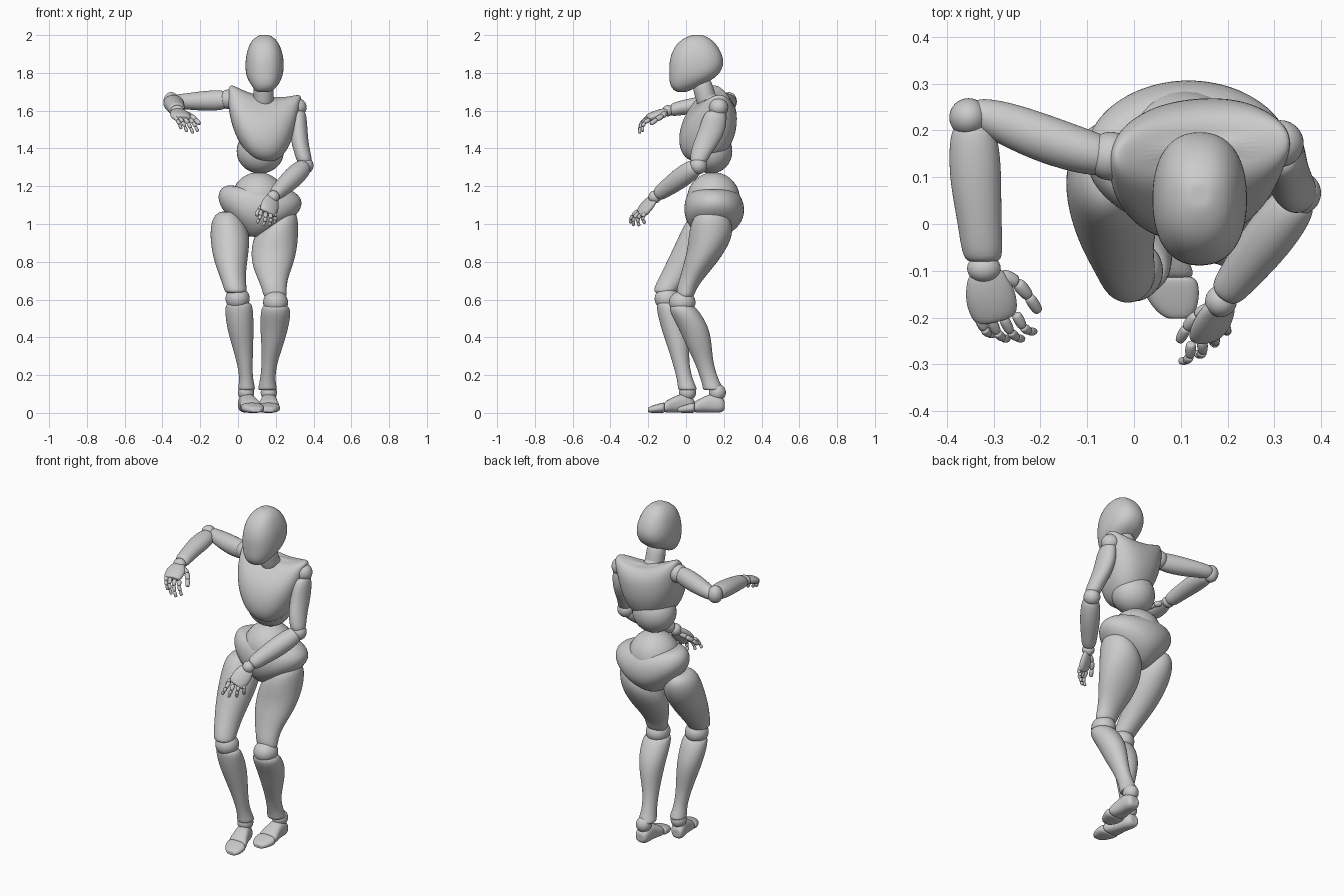
import bpy, bmesh, math
from mathutils import Vector as V


def skin(name, rings, level=2):
    """Bridge rings of points, cap both ends and smooth."""
    bm = bmesh.new()
    loops = [[bm.verts.new(p) for p in r] for r in rings]
    n = len(loops[0])
    for a, b in zip(loops, loops[1:]):
        for i in range(n):
            j = (i + 1) % n
            bm.faces.new((a[i], a[j], b[j], b[i]))
    bm.faces.new(loops[0])
    bm.faces.new(loops[-1])
    bmesh.ops.recalc_face_normals(bm, faces=bm.faces)
    me = bpy.data.meshes.new(name)
    bm.to_mesh(me)
    bm.free()
    me.shade_smooth()
    ob = bpy.data.objects.new(name, me)
    bpy.context.collection.objects.link(ob)
    ob.modifiers.new("Smooth", 'SUBSURF').levels = level
    ob.modifiers[0].render_levels = level
    return ob


def sections(name, axis, rows, power=2.0, warp=None, n=24):
    """Rows: position along axis, then min/max of the two other axes."""
    def tip(r):
        s, (t, a, b, c, d) = 0.5, r
        m, k = (a + b) / 2, (c + d) / 2
        return (t, m + (a - m) * s, m + (b - m) * s, k + (c - k) * s, k + (d - k) * s)
    rings = []
    for t, a0, a1, b0, b1 in [tip(rows[0])] + rows + [tip(rows[-1])]:
        ring = []
        for i in range(n):
            w = 2 * math.pi * i / n
            c, s = math.cos(w), math.sin(w)
            c = math.copysign(abs(c) ** (2 / power), c)
            s = math.copysign(abs(s) ** (2 / power), s)
            a = (a0 + a1) / 2 + (a1 - a0) / 2 * c * 1.015
            b = (b0 + b1) / 2 + (b1 - b0) / 2 * s * 1.015
            p = {'x': (t, a, b), 'y': (a, t, b), 'z': (a, b, t)}[axis]
            ring.append(warp(*p) if warp else p)
        rings.append(ring)
    return skin(name, rings)


def limb(name, p, q, radii, flat=1.0, side=(1, 0, 0), n=16, level=1):
    """Tapered piece from p to q; width follows side, thickness = width * flat."""
    p, q = V(p), V(q)
    d = (q - p).normalized()
    u = V(side)
    u = (u - d * u.dot(d)).normalized()
    w = d.cross(u)
    rad = [radii[0] * .5] + list(radii) + [radii[-1] * .5]
    k = len(radii) - 1
    ts = [0] + [i / k for i in range(k + 1)] + [1]
    rings = [[p.lerp(q, t) + (u * math.cos(a) + w * math.sin(a) * flat) * r
              for a in (2 * math.pi * i / n for i in range(n))] for t, r in zip(ts, rad)]
    return skin(name, rings, level)


def ball(name, c, r):
    r = (r, r, r) if isinstance(r, float) else r
    bpy.ops.mesh.primitive_uv_sphere_add(segments=32, ring_count=20, location=c)
    ob = bpy.context.object
    ob.name, ob.scale = name, r
    ob.data.shade_smooth()


def finger(name, pts, r):
    pts = [V(p) for p in pts]
    for i, (a, b) in enumerate(zip(pts, pts[1:])):
        k = r * (1 - .12 * i)
        limb(f"{name}_{i + 1}", a, b, (k * .85, k, k * .95, k * .8), n=10)


# head and neck
sections("head", 'z', [
    (1.70, .095, .175, -.055, .01), (1.725, .078, .205, -.08, .055),
    (1.76, .054, .227, -.088, .135), (1.80, .041, .24, -.088, .182),
    (1.85, .039, .242, -.088, .2), (1.90, .045, .237, -.078, .19),
    (1.95, .06, .219, -.052, .162), (1.982, .083, .197, -.015, .128),
    (2.0, .113, .167, .03, .09)], 2.3)
limb("neck", (.135, .115, 1.63), (.135, .08, 1.76), (.055, .054, .055, .05))
ball("neck_base", (.135, .115, 1.655), (.055, .055, .05))


# chest: tilted and bent so the shoulders rise and the ribs form a V
def chest_warp(x, y, z):
    d = x - .14
    k = min(max((z - 1.42) / .22, 0), 1)
    return (x, y + .08 * d, z - (.1 + .06 * k) * d + (.8 + .7 * k) * d * d)


sections("chest", 'z', [
    (1.335, .085, .195, .02, .13), (1.365, .04, .24, -.018, .2),
    (1.42, -.005, .275, -.036, .238), (1.49, -.038, .302, -.032, .264),
    (1.56, -.052, .318, -.005, .269), (1.61, -.052, .328, .035, .264),
    (1.65, -.046, .336, .075, .242), (1.667, -.03, .32, .11, .215)], 2.3, chest_warp)
ball("belly", (.118, .132, 1.385), (.125, .113, .118))
ball("waist", (.108, .145, 1.132), (.142, .14, .142))
sections("pelvis", 'z', [
    (.93, .04, .14, .08, .2), (.97, .0, .21, .03, .262), (1.02, -.06, .285, .0, .3),
    (1.07, -.1, .335, -.01, .309), (1.12, -.105, .338, -.006, .302),
    (1.16, -.085, .305, .01, .28), (1.185, -.05, .265, .035, .25)],
    2.0, lambda x, y, z: (x, y, z - .07 * (x - .11) + .5 * (x - .11) ** 2))

# right leg
sections("right_thigh", 'z', [
    (1.065, -.1, -.01, .05, .19), (1.03, -.138, .03, .01, .225),
    (.95, -.147, .06, -.03, .215), (.87, -.14, .058, -.067, .165),
    (.79, -.122, .046, -.105, .1), (.72, -.095, .04, -.14, .03),
    (.66, -.075, .045, -.17, -.03), (.635, -.067, .045, -.168, -.05)])
ball("right_knee", (-.002, -.1, .605), (.064, .066, .062))
sections("right_shin", 'z', [
    (.585, -.06, .07, -.155, -.05), (.545, -.07, .08, -.155, -.02),
    (.45, -.058, .082, -.132, .015), (.36, -.033, .08, -.1, .018),
    (.27, -.006, .077, -.072, .015), (.19, .008, .077, -.05, .03),
    (.145, .003, .087, -.043, .05), (.12, .0, .092, -.042, .06)])

# left leg
sections("left_thigh", 'z', [
    (1.065, .2, .3, .07, .2), (1.03, .155, .318, .035, .235),
    (.95, .09, .318, .015, .25), (.87, .07, .312, .01, .215),
    (.79, .074, .293, -.012, .16), (.72, .1, .265, -.03, .1),
    (.66, .128, .255, -.05, .055), (.61, .135, .26, -.05, .04)])
ball("left_knee", (.199, -.02, .585), (.066, .07, .062))
sections("left_shin", 'z', [
    (.57, .13, .268, -.088, .04), (.53, .12, .28, -.085, .075),
    (.45, .118, .266, -.038, .122), (.36, .125, .24, .0, .136),
    (.27, .126, .208, .046, .142), (.19, .12, .196, .075, .166),
    (.145, .11, .202, .088, .187), (.12, .105, .207, .09, .2)])

# feet: heel part and toe part
for side, cx, cy, turn in (("right", .045, 0, .25), ("left", .163, .158, 0)):
    def place(x, y, z, cx=cx, cy=cy, turn=turn):
        return (cx + x - turn * y, cy + y, z)
    sections(side + "_foot", 'y', [
        (.046, -.028, .028, .015, .065), (.025, -.042, .042, .0, .09),
        (-.02, -.043, .043, .002, .105), (-.07, -.05, .05, .002, .082),
        (-.115, -.06, .06, .0, .06)], 2.5, place)
    sections(side + "_toes", 'y', [
        (-.112, -.06, .06, .0, .057), (-.14, -.062, .06, .0, .05),
        (-.18, -.05, .046, .0, .038), (-.202, -.028, .025, .003, .028)], 2.5, place)
    ball(side + "_ankle", place(.0, .008, .108), (.043, .045, .045))

# right arm, raised to the side with the forearm forward
ball("right_shoulder", (-.05, .145, 1.66), .052)
sections("right_upper_arm", 'x', [
    (-.05, .105, .185, 1.615, 1.7), (-.1, .103, .203, 1.6, 1.71),
    (-.2, .13, .24, 1.6, 1.702), (-.28, .167, .264, 1.608, 1.69),
    (-.34, .2, .27, 1.61, 1.685)])
ball("right_elbow", (-.354, .228, 1.648), (.041, .041, .05))
sections("right_forearm", 'y', [
    (.21, -.39, -.298, 1.605, 1.685), (.15, -.396, -.286, 1.595, 1.685),
    (.08, -.392, -.284, 1.588, 1.677), (0, -.376, -.284, 1.58, 1.66),
    (-.08, -.366, -.279, 1.568, 1.64)])
ball("right_wrist", (-.321, -.095, 1.6), (.036, .03, .03))
limb("right_palm", (-.32, -.1, 1.6), (-.295, -.205, 1.558),
     (.036, .052, .056, .048), .45, (1, .2, 0), level=2)
for name, base, tip in (("index", (-.253, -.192, 1.553), (-.212, -.23, 1.49)),
                        ("middle", (-.28, -.2, 1.556), (-.238, -.246, 1.48)),
                        ("ring", (-.307, -.202, 1.56), (-.27, -.246, 1.488)),
                        ("little", (-.333, -.196, 1.565), (-.3, -.236, 1.503))):
    b, t = V(base), V(tip)
    bulge = V((0, -.014, .008))
    finger("right_" + name, (b, b.lerp(t, .38) + bulge, b.lerp(t, .7) + bulge * .8, t), .0125)
finger("right_thumb", ((-.285, -.11, 1.585), (-.25, -.125, 1.572),
                       (-.225, -.155, 1.553), (-.204, -.187, 1.53)), .018)

# left arm, hanging with the forearm across the hips
ball("left_shoulder", (.313, .172, 1.617), .05)
sections("left_upper_arm", 'z', [
    (1.6, .282, .355, .11, .21), (1.56, .276, .364, .085, .215),
    (1.49, .274, .368, .066, .208), (1.42, .285, .374, .035, .168),
    (1.36, .303, .388, .022, .125), (1.325, .315, .392, .025, .11)])
ball("left_elbow", (.354, .066, 1.31), .046)
limb("left_forearm", (.352, .055, 1.305), (.195, -.15, 1.155),
     (.045, .055, .056, .052, .045, .038), level=2)
ball("left_wrist", (.186, -.165, 1.143), .034)
limb("left_palm", (.185, -.165, 1.14), (.155, -.243, 1.055),
     (.036, .05, .054, .046), .45, (-.8, -.5, .1), level=2)
for name, base, tip in (("index", (.122, -.255, 1.07), (.1, -.293, 1.005)),
                        ("middle", (.146, -.25, 1.06), (.133, -.277, .992)),
                        ("ring", (.171, -.236, 1.055), (.164, -.247, .99)),
                        ("little", (.193, -.215, 1.06), (.193, -.217, 1.003))):
    b, t = V(base), V(tip)
    bulge = V((.006, -.014, 0))
    finger("left_" + name, (b, b.lerp(t, .38) + bulge, b.lerp(t, .7) + bulge * .8, t), .0125)
finger("left_thumb", ((.165, -.18, 1.12), (.135, -.195, 1.1),
                      (.112, -.222, 1.075), (.097, -.25, 1.045)), .017)
